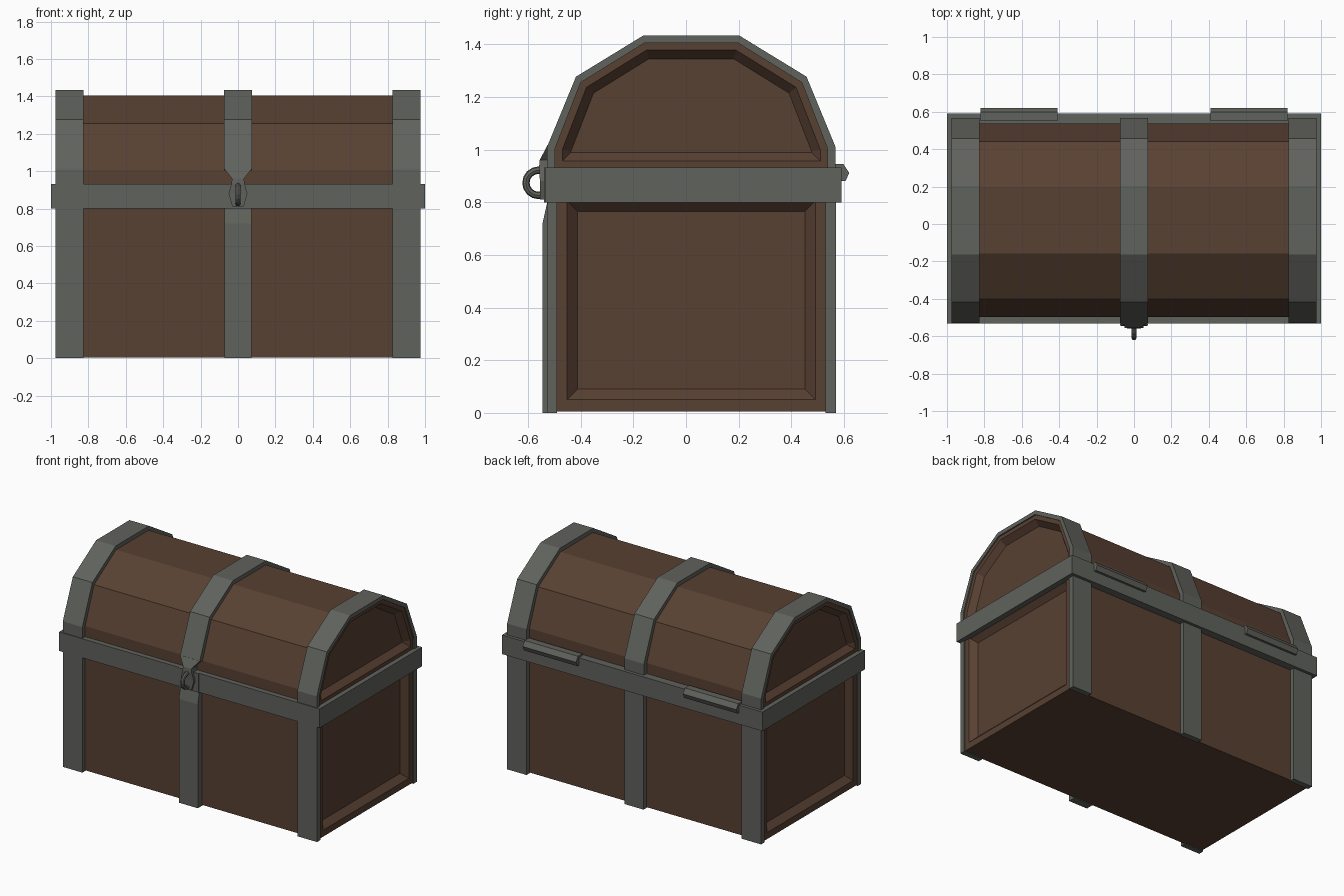
import bpy, bmesh, math
from mathutils import Matrix

if "Cube" in bpy.data.objects:
    bpy.data.objects.remove(bpy.data.objects["Cube"])


def material(name, rgb):
    m = bpy.data.materials.new(name)
    m.diffuse_color = (*rgb, 1)
    m.use_nodes = True
    m.node_tree.nodes["Principled BSDF"].inputs["Base Color"].default_value = m.diffuse_color
    return m


WOOD = material("brown wood", (0.098, 0.052, 0.032))
METAL = material("grey iron", (0.117, 0.122, 0.107))
CY = 0.02      # depth centre of the chest


def finish(bm, name, mat):
    bmesh.ops.recalc_face_normals(bm, faces=bm.faces)
    me = bpy.data.meshes.new(name)
    bm.to_mesh(me)
    bm.free()
    me.materials.append(mat)
    ob = bpy.data.objects.new(name, me)
    bpy.context.collection.objects.link(ob)
    return ob


def prism(name, profile, x0, x1, mat, insets=()):
    """Extrude a (y, z) outline along x; optionally sink panels into both ends."""
    bm = bmesh.new()
    rings = [[bm.verts.new((x, y, z)) for y, z in profile] for x in (x0, x1)]
    n = len(profile)
    ends = [bm.faces.new(r) for r in rings]
    for i in range(n):
        j = (i + 1) % n
        bm.faces.new((rings[0][i], rings[0][j], rings[1][j], rings[1][i]))
    bmesh.ops.recalc_face_normals(bm, faces=bm.faces)
    for end in ends:
        for thick, depth in insets:
            bmesh.ops.inset_region(bm, faces=[end], thickness=thick, depth=depth,
                                   use_even_offset=True)
    return finish(bm, name, mat)


def loft(name, rows, mat):
    """Stack rectangles given as (z, half width, front y, back y)."""
    bm = bmesh.new()
    rings = [[bm.verts.new(p) for p in ((-w, f, z), (w, f, z), (w, b, z), (-w, b, z))]
             for z, w, f, b in rows]
    for a, b in zip(rings, rings[1:]):
        for i in range(4):
            j = (i + 1) % 4
            bm.faces.new((a[i], a[j], b[j], b[i]))
    bm.faces.new(rings[0])
    bm.faces.new(rings[-1])
    return finish(bm, name, mat)


def box(name, x0, x1, y0, y1, z0, z1, mat, insets=()):
    return prism(name, [(y0, z0), (y1, z0), (y1, z1), (y0, z1)], x0, x1, mat, insets)


def arch(half):
    """Points over the lid from front to back, from the right-hand half."""
    return [(CY - y, z) for y, z in half] + [(CY + y, z) for y, z in reversed(half)]


# wooden body and lid with sunken end panels
box("body", -0.967, 0.967, -0.497, 0.537, 0.005, 0.85, WOOD,
    ((0.045, 0), (0.04, -0.04)))
inner = arch([(0.517, 0.93), (0.517, 1.005), (0.42, 1.255), (0.178, 1.405)])
outer = arch([(0.548, 0.93), (0.548, 1.01), (0.438, 1.277), (0.183, 1.433)])
prism("lid", inner, -0.967, 0.967, WOOD, ((0.027, 0), (0.033, -0.04)))

# corner straps on body and lid
for side, x0, x1 in (("left", -0.975, -0.825), ("right", 0.825, 0.975)):
    box(side + "_front_strap", x0, x1, -0.527, -0.49, 0, 0.85, METAL)
    box(side + "_back_strap", x0, x1, 0.53, 0.57, 0, 0.85, METAL)
    prism(side + "_lid_strap", outer + inner[::-1], x0, x1, METAL)

# centre straps; the lid one stops short at the front, where the clasp starts
loft("middle_front_strap", [(0, 0.073, -0.545, -0.49), (0.72, 0.073, -0.545, -0.49),
                            (0.81, 0.073, -0.525, -0.49)], METAL)
box("middle_back_strap", -0.073, 0.073, 0.53, 0.57, 0, 0.85, METAL)
prism("middle_lid_strap", outer[1:] + inner[:0:-1], -0.075, 0.075, METAL)

# band around the rim, thickened behind the clasp
box("rim_band", -1.0, 1.0, -0.533, 0.59, 0.8, 0.932, METAL)
loft("band_thickening", [(0.8, 0.075, -0.54, -0.5), (0.932, 0.075, -0.54, -0.5)], METAL)

# clasp tongue and plate
loft("clasp", [(0.81, 0.03, -0.555, -0.5), (0.88, 0.05, -0.555, -0.5),
               (0.935, 0.035, -0.558, -0.5), (0.96, 0.032, -0.556, -0.49),
               (1.015, 0.075, -0.527, -0.49)], METAL)

# ring on the clasp
bm = bmesh.new()
R, r, N, M = 0.048, 0.014, 16, 8
grid = []
for i in range(N):
    a = 2 * math.pi * i / N
    grid.append([bm.verts.new((r * math.sin(2 * math.pi * k / M),
                               (R + r * math.cos(2 * math.pi * k / M)) * math.cos(a),
                               (R + r * math.cos(2 * math.pi * k / M)) * math.sin(a)))
                 for k in range(M)])
for i in range(N):
    for k in range(M):
        p, q = grid[i], grid[(i + 1) % N]
        bm.faces.new((p[k], q[k], q[(k + 1) % M], p[(k + 1) % M]))
bmesh.ops.transform(bm, matrix=Matrix.Translation((0, -0.56, 0.874)), verts=bm.verts)
finish(bm, "clasp_ring", METAL)

# hinges at the back
hinge = [(0.55, 0.92), (0.55, 0.945), (0.598, 0.945), (0.62, 0.912), (0.606, 0.88), (0.58, 0.88)]
for side, x0, x1 in (("left", -0.82, -0.41), ("right", 0.41, 0.82)):
    prism(side + "_hinge", hinge, x0, x1, METAL)
